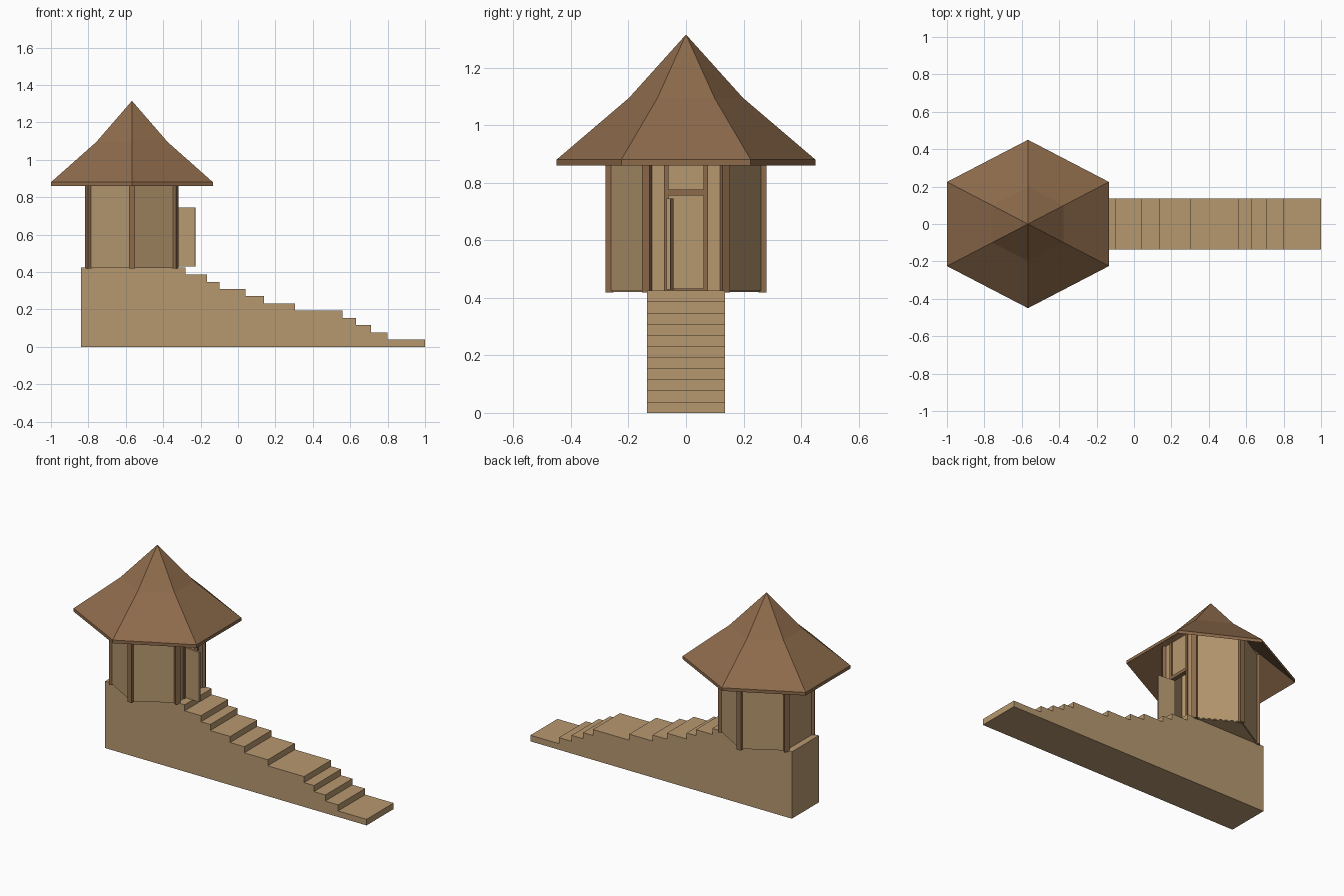
import bpy, bmesh, math
from mathutils import Matrix, Vector

if "Cube" in bpy.data.objects:
    bpy.data.objects.remove(bpy.data.objects["Cube"])

CX = -0.567            # pavilion centre
FLOOR, TOP = 0.425, 1.0
R = 0.266              # wall hexagon radius


def material(name, rgb):
    m = bpy.data.materials.new(name)
    m.diffuse_color = (*rgb, 1)
    m.use_nodes = True
    m.node_tree.nodes["Principled BSDF"].inputs["Base Color"].default_value = m.diffuse_color
    return m


tan = material("tan wood", (0.47, 0.315, 0.16))
brown = material("brown wood", (0.265, 0.145, 0.07))


def finish(name, bm, mat):
    bmesh.ops.recalc_face_normals(bm, faces=bm.faces)
    me = bpy.data.meshes.new(name)
    bm.to_mesh(me)
    bm.free()
    me.materials.append(mat)
    ob = bpy.data.objects.new(name, me)
    bpy.context.collection.objects.link(ob)
    return ob


def box(name, lo, hi, mat, turn=0.0, pivot=(0, 0)):
    """Box between two corners, optionally turned about a vertical axis."""
    lo, hi = Vector(lo), Vector(hi)
    bm = bmesh.new()
    bmesh.ops.create_cube(bm, size=1)
    bmesh.ops.scale(bm, vec=hi - lo, verts=bm.verts)
    bmesh.ops.translate(bm, vec=(lo + hi) / 2, verts=bm.verts)
    bmesh.ops.rotate(bm, cent=(*pivot, 0), matrix=Matrix.Rotation(turn, 3, 'Z'), verts=bm.verts)
    return finish(name, bm, mat)


def prism(name, loop, direction, mat):
    """Extrude a closed loop of points along a direction."""
    bm = bmesh.new()
    face = bm.faces.new([bm.verts.new(p) for p in loop])
    ext = bmesh.ops.extrude_face_region(bm, geom=[face])
    bmesh.ops.translate(bm, vec=direction, verts=[v for v in ext["geom"] if isinstance(v, bmesh.types.BMVert)])
    return finish(name, bm, mat)


def hexagon(rx, ry, z):
    return [(CX + rx * math.cos(math.radians(30 + 60 * i)),
             ry * math.sin(math.radians(30 + 60 * i)), z) for i in range(6)]


# staircase with the solid base, eleven equal risers
edges = [1.0, 0.80, 0.71, 0.63, 0.56, 0.305, 0.14, 0.04, -0.10, -0.165, -0.28, -0.84]
rise = FLOOR / 11
profile = [(1.0, 0)]
for i in range(11):
    profile += [(edges[i], rise * (i + 1)), (edges[i + 1], rise * (i + 1))]
profile.append((-0.84, 0))
prism("staircase_base", [(x, -0.136, z) for x, z in profile], (0, 0.272, 0), tan)

# hexagonal floor
prism("floor", hexagon(R, R, 0.421), (0, 0, 0.009), tan)

# five closed walls; the sixth side holds the doorway
ap = R * math.cos(math.radians(30))
for i in range(1, 6):
    box(f"wall_{i}", (CX + ap - 0.012, -R / 2, FLOOR), (CX + ap + 0.003, R / 2, TOP),
        tan, math.radians(60 * i), (CX, 0))

# corner posts
for i, (x, y, z) in enumerate(hexagon(R, R, 0)):
    a = math.radians(30 + 60 * i)
    box(f"corner_post_{i}", (x - 0.014, y - 0.015, 0.418), (x + 0.014, y + 0.015, TOP),
        brown, a, (x, y))

# doorway: side walls, transom, posts and beams
xw = CX + ap
for s, side in ((-1, "left"), (1, "right")):
    y = sorted((s * 0.07, s * R / 2))
    box(f"door_wall_{side}", (xw - 0.012, y[0], FLOOR), (xw + 0.003, y[1], TOP), tan)
    y = sorted((s * 0.061, s * 0.077))
    box(f"door_post_{side}", (xw - 0.016, y[0], FLOOR), (xw + 0.009, y[1], TOP), brown)
box("transom", (xw - 0.012, -0.07, 0.77), (xw + 0.003, 0.07, TOP), tan)
box("lintel", (xw - 0.016, -0.077, 0.756), (xw + 0.012, 0.077, 0.776), brown)
box("threshold", (xw - 0.016, -0.061, FLOOR), (xw + 0.006, 0.061, 0.433), brown)

# open door leaf, hinged on the left post
box("door", (xw, -0.056, 0.428), (xw + 0.11, -0.043, 0.745), tan,
    math.radians(-6), (xw, -0.043))

# hollow two-pitch roof: rings from outer peak over the eave to inner peak
rings = [(0, 1.315), (0.44, 1.095), (1, 0.88), (1, 0.86), (0.44, 1.073), (0, 1.288)]
bm = bmesh.new()
loops = [[bm.verts.new(p) for p in hexagon(0.5 * k, 0.45 * k, z)] for k, z in rings]
for a, b in zip(loops, loops[1:]):
    for i in range(6):
        j = (i + 1) % 6
        bm.faces.new((a[i], a[j], b[j], b[i]))
bmesh.ops.remove_doubles(bm, verts=bm.verts, dist=1e-4)
finish("roof", bm, brown)
